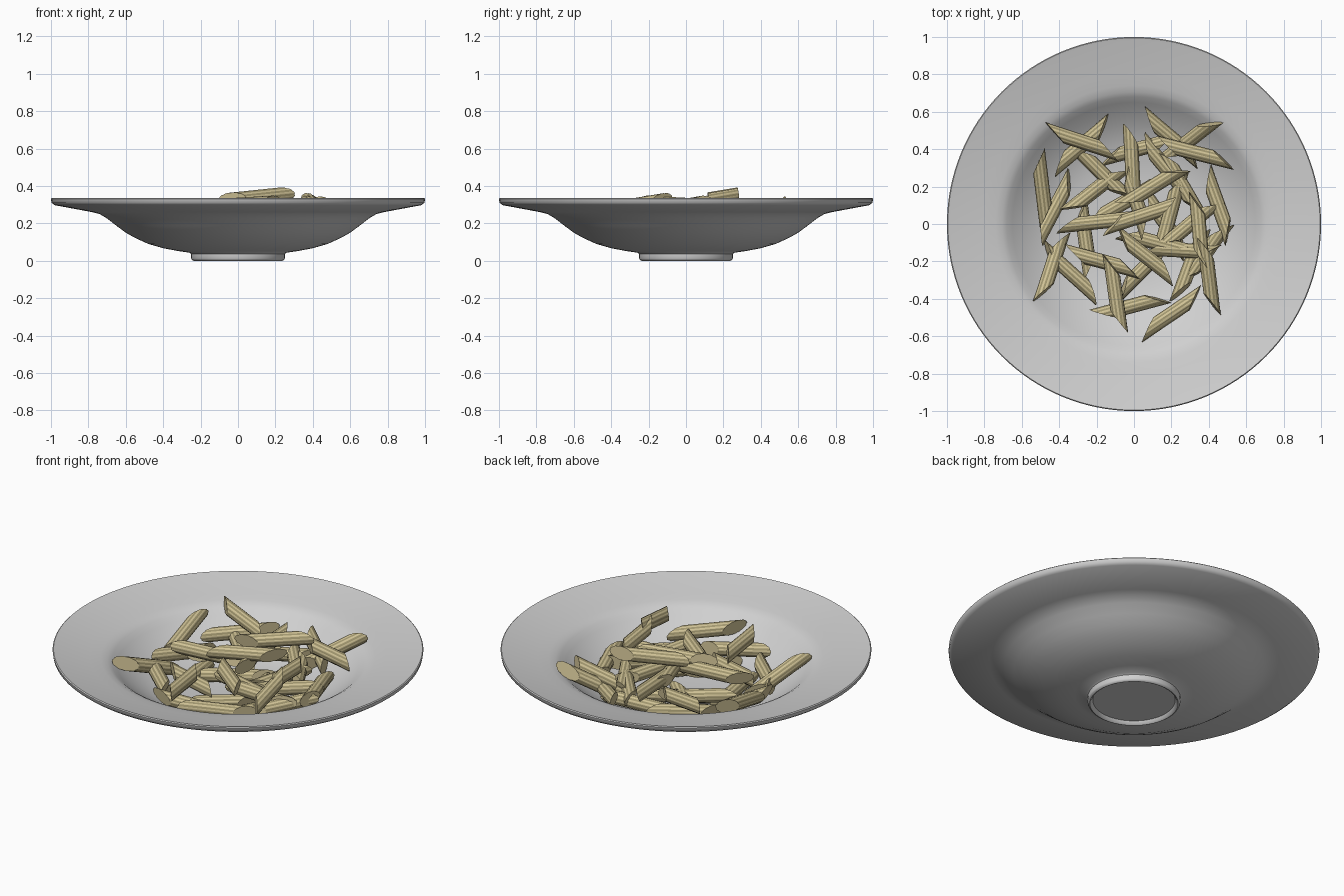
import bpy, bmesh, math, random
from mathutils import Vector, Matrix

random.seed(4)
cube = bpy.data.objects.get("Cube")
if cube:
    bpy.data.objects.remove(cube)


def material(name, rgb):
    mat = bpy.data.materials.new(name)
    mat.use_nodes = True
    mat.diffuse_color = (*rgb, 1)
    mat.node_tree.nodes["Principled BSDF"].inputs["Base Color"].default_value = (*rgb, 1)
    return mat


def add_object(name, mesh):
    obj = bpy.data.objects.new(name, mesh)
    bpy.context.scene.collection.objects.link(obj)
    return obj


ceramic = material("grey ceramic", (0.63, 0.63, 0.63))
pasta = material("pale pasta", (0.64, 0.55, 0.31))
groove = material("dark pasta groove", (0.36, 0.31, 0.16))

# Plate profile: inside from centre to rim, then underside back to centre
inside = [(0, .07), (.25, .07), (.36, .085), (.45, .11), (.53, .15), (.6, .195),
          (.65, .235), (.68, .26), (.705, .274), (.74, .283), (.8, .295), (.98, .331)]
underside = [(.995, .335), (1, .33), (.997, .31), (.98, .297), (.78, .26), (.74, .25),
             (.7, .226), (.65, .187), (.6, .15), (.55, .122), (.48, .09), (.4, .067),
             (.32, .052), (.26, .043), (.25, .036), (.25, .012), (.246, .004), (.238, 0),
             (.23, .004), (.222, .02), (0, .02)]


def build_plate():
    bm = bmesh.new()
    ring = [bm.verts.new((r, 0, z)) for r, z in inside + underside]
    edges = [bm.edges.new(pair) for pair in zip(ring, ring[1:])]
    bmesh.ops.spin(bm, geom=ring + edges, cent=(0, 0, 0), axis=(0, 0, 1),
                   angle=math.tau, steps=128, use_merge=True)
    bmesh.ops.remove_doubles(bm, verts=bm.verts, dist=1e-4)
    bmesh.ops.recalc_face_normals(bm, faces=bm.faces)
    mesh = bpy.data.meshes.new("soup_plate")
    bm.to_mesh(mesh)
    mesh.materials.append(ceramic)
    plate = add_object("soup_plate", mesh)
    bpy.context.view_layer.objects.active = plate
    plate.select_set(True)
    bpy.ops.object.shade_smooth_by_angle(angle=math.radians(50))


# One ridged tube with slanted, parallel cut ends
def build_tube(radius=.039, half=.152, slant=1.7, ridges=11):
    bm = bmesh.new()
    count = ridges * 4
    ends = []
    for side in (-1, 1):
        loop = []
        for i in range(count):
            a = math.tau * i / count
            r = radius * (.95 if i % 4 == 0 else 1)
            y, z = r * math.cos(a), r * math.sin(a)
            loop.append(bm.verts.new((side * half + slant * y, y, z)))
        ends.append(loop)
    for i in range(count):
        j = (i + 1) % count
        face = bm.faces.new((ends[0][i], ends[0][j], ends[1][j], ends[1][i]))
        face.material_index = 1 if i % 4 in (0, 3) else 0
        face.smooth = True
    for loop in ends:
        cap = bm.faces.new(loop)
        for edge in cap.edges:
            edge.smooth = False
    bmesh.ops.recalc_face_normals(bm, faces=bm.faces)
    mesh = bpy.data.meshes.new("pasta_tube")
    bm.to_mesh(mesh)
    mesh.materials.append(pasta)
    mesh.materials.append(groove)
    return mesh


def floor_height(r):
    for (r0, z0), (r1, z1) in zip(inside, inside[1:]):
        if r <= r1:
            return z0 + (z1 - z0) * (r - r0) / (r1 - r0)
    return inside[-1][1]


# Rest a tube on the plate or at its layer height; lift raises its right end
def place_tube(name, mesh, x, y, degrees, layer, lift=0):
    a = math.radians(degrees)
    reach = Vector((math.cos(a), math.sin(a), 0)) * .18
    tips = []
    for side in (-1, 1):
        tip = Vector((x, y, 0)) / 100 + reach * side
        tip.z = max(floor_height(tip.length) + .045, layer + lift * side)
        tips.append(tip)
    along = (tips[1] - tips[0]).normalized()
    across = Vector((0, 0, 1)).cross(along).normalized()
    up = along.cross(across)
    obj = add_object(name, mesh)
    frame = Matrix((along, across, up)).transposed().to_4x4()
    roll = Matrix.Rotation(random.choice((0, math.pi)) + random.uniform(-.35, .35), 4, "X")
    obj.matrix_world = Matrix.Translation((tips[0] + tips[1]) / 2) @ frame @ roll


# Centre in hundredths and heading in degrees, grouped by layer
bottom = [(-28, 42, 40), (30, 45, 38), (-42, 9, 62), (-44, -23, 72), (-2, -44, 15),
          (20, -48, 34), (-26, -8, -82), (2, 40, 15), (38, -16, 55), (5, -24, 45),
          (17, 0, -55), (-8, 10, 30), (45, 10, -70), (30, -22, 70)]
middle = [(-49, 19, -83), (-17, 27, -45), (-21, 18, 38), (-34, -26, -42), (-17, -20, -15),
          (17, 30, -50), (25, -14, -3), (30, 0, 40), (25, 22, -60), (20, 46, -40),
          (12, -10, -15), (20, 8, 75)]
upper = [(-28, 44, -18), (33, 38, -14), (-1, 32, 93), (-20, 1, 6), (-10, -37, -82),
         (6, -17, -38), (1, 13, -72)]

tube = build_tube()
build_plate()
for layer, height in ((bottom, .1), (middle, .18), (upper, .25)):
    for spot in layer:
        place_tube("pasta_piece", tube, *spot, height)

# Top pieces that stick out of the pile
place_tube("top_pasta_piece", tube, 10, 20, 32, .34, .016)
place_tube("top_pasta_piece", tube, 3, 4, 18, .3, .01)
place_tube("top_pasta_piece", tube, 40, -28, 97, .295, .03)
place_tube("top_pasta_piece", tube, 35, -4, 95, .3, -.01)
